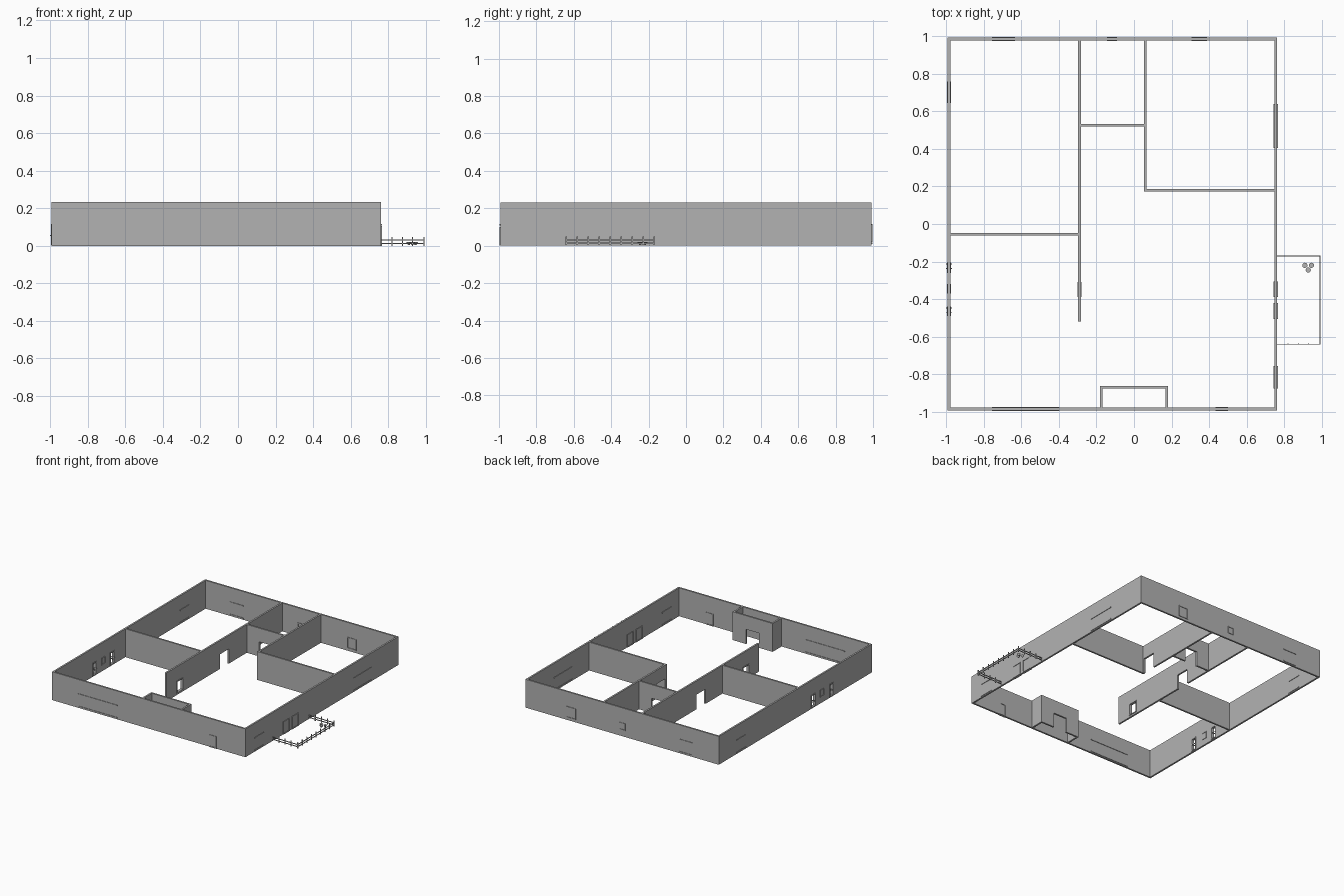
import bpy, bmesh
from mathutils import Matrix, Vector

if "Cube" in bpy.data.objects:
    bpy.data.objects.remove(bpy.data.objects["Cube"], do_unlink=True)

grey = bpy.data.materials.new("plaster grey")
grey.use_nodes = True
GREY = (0.45, 0.45, 0.45, 1)
grey.diffuse_color = GREY
grey.node_tree.nodes["Principled BSDF"].inputs["Base Color"].default_value = GREY

H, T = 0.232, 0.014      # wall height and thickness
FRAME_DEPTH = 0.022


def make(name, boxes, cones=()):
    """One object from (min, max) boxes and (centre, bottom r, top r, depth) cones."""
    bm = bmesh.new()
    for lo, hi in boxes:
        lo, hi = Vector(lo), Vector(hi)
        m = Matrix.Translation((lo + hi) / 2) @ Matrix.Diagonal((*(hi - lo), 1))
        bmesh.ops.create_cube(bm, size=1, matrix=m)
    for centre, r1, r2, d in cones:
        bmesh.ops.create_cone(bm, cap_ends=True, segments=12, radius1=r1, radius2=r2,
                              depth=d, matrix=Matrix.Translation(centre))
    me = bpy.data.meshes.new(name)
    bm.to_mesh(me)
    bm.free()
    me.materials.append(grey)
    ob = bpy.data.objects.new(name, me)
    bpy.context.collection.objects.link(ob)
    return ob


def slab(axis, pos, a, b, z0, z1, t=T):
    """Box running from a to b along an axis, centred at pos on the other."""
    lo, hi = (a, pos - t / 2, z0), (b, pos + t / 2, z1)
    if axis == "y":
        lo, hi = (lo[1], lo[0], z0), (hi[1], hi[0], z1)
    return lo, hi


def wall(name, axis, pos, a, b, openings=()):
    """Straight wall with rectangular openings (start, end, sill, head)."""
    boxes, at = [], a
    for s, e, z0, z1 in sorted(openings):
        boxes += [slab(axis, pos, at, s, 0, H), slab(axis, pos, s, e, z1, H)]
        if z0 > 0:
            boxes.append(slab(axis, pos, s, e, 0, z0))
        at = e
    boxes.append(slab(axis, pos, at, b, 0, H))
    make(name, boxes)


def frame(name, axis, pos, a, b, z0, z1, w=0.007):
    d = FRAME_DEPTH
    make(name, [slab(axis, pos, a, a + w, z0, z1, d),
                slab(axis, pos, b - w, b, z0, z1, d),
                slab(axis, pos, a + w, b - w, z1 - w, z1, d),
                slab(axis, pos, a + w, b - w, z0, z0 + w, d)])


def tracks(name, axis, pos, a, b):
    """Slim head and sill tracks of a wide sliding panel."""
    make(name, [slab(axis, pos, a, b, z - 0.004, z + 0.004, FRAME_DEPTH)
                for z in (0.012, 0.113)])


# Outer walls
W, E, S, N = -0.985, 0.755, -0.985, 0.985
o = T / 2
wall("front_wall", "x", S, W - o, E + o)
wall("back_wall", "x", N, W - o, E + o)
wall("left_wall", "y", E, S, N)
wall("right_wall", "y", W, S, N,
     [(-0.485, -0.445, 0.012, 0.105), (-0.255, -0.21, 0.012, 0.105)])

# Inner walls
wall("long_partition", "y", -0.29, -0.52, N,
     [(-0.385, -0.315, 0.02, 0.108), (0.17, 0.285, 0, 0.12)])
wall("side_partition", "x", -0.055, W, -0.29)
wall("hall_wall", "x", 0.525, -0.29, 0.06, [(-0.17, -0.06, 0, 0.12)])
wall("bedroom_side_wall", "y", 0.06, 0.18 - o, N, [(0.195, 0.305, 0, 0.12)])
wall("bedroom_front_wall", "x", 0.18, 0.06, E)

# Hearth alcove
wall("hearth_face", "x", -0.87, -0.175 - o, 0.175 + o, [(-0.06, 0.06, 0, 0.12)])
for side, x in (("right", -0.175), ("left", 0.175)):
    wall("hearth_" + side + "_side", "y", x, S, -0.87)

# Sliding panel tracks
tracks("front_panel_tracks", "x", S, -0.755, -0.4)
tracks("back_panel_tracks", "x", N, -0.755, -0.635)
tracks("right_panel_tracks", "y", W, 0.645, 0.76)
tracks("left_back_panel_tracks", "y", E, 0.405, 0.64)
tracks("left_front_panel_tracks", "y", E, -0.875, -0.755)

# Door and window frames
frame("front_door_frame", "x", S, 0.435, 0.5, 0, 0.1)
frame("patio_door_frame_front", "y", E, -0.505, -0.42, 0, 0.105)
frame("patio_door_frame_back", "y", E, -0.39, -0.305, 0, 0.105)
frame("right_door_frame_front", "y", W, -0.49, -0.44, 0.005, 0.112)
frame("right_window_frame", "y", W, -0.37, -0.32, 0.05, 0.11)
frame("right_door_frame_back", "y", W, -0.26, -0.205, 0.005, 0.112)
frame("back_wide_window_frame", "x", N, 0.305, 0.39, 0.02, 0.112)
frame("back_small_window_frame", "x", N, -0.145, -0.09, 0.05, 0.11)
frame("partition_window_frame", "y", -0.29, -0.39, -0.31, 0.013, 0.115)

# Door handles
make("right_door_handles", [slab("y", W, y, y + 0.005, 0.052, 0.058, 0.034)
                            for y in (-0.475, -0.45, -0.24, -0.215)])

# Patio fence: posts and two rails on three sides
FX, F0, F1, P = 0.99, -0.64, -0.17, 0.006
posts = [(FX, F0 + (F1 - F0) * i / 8) for i in range(9)]
posts += [(x, y) for x in (0.82, 0.875, 0.93) for y in (F0, F1)]
make("fence_posts", [((x - P / 2, y - P / 2, 0), (x + P / 2, y + P / 2, 0.048))
                     for x, y in posts])
rails = []
for z in (0.013, 0.03):
    rails.append(slab("y", FX, F0, F1, z - 0.003, z + 0.003, 0.004))
    rails += [slab("x", y, E, FX, z - 0.003, z + 0.003, 0.004) for y in (F0, F1)]
make("fence_rails", rails)

# Patio table and stools
spots = ((0.91, -0.22), (0.945, -0.22), (0.928, -0.245))
make("patio_seats", [], [((x, y, 0.012), 0.005, 0.014, 0.014) for x, y in spots])
